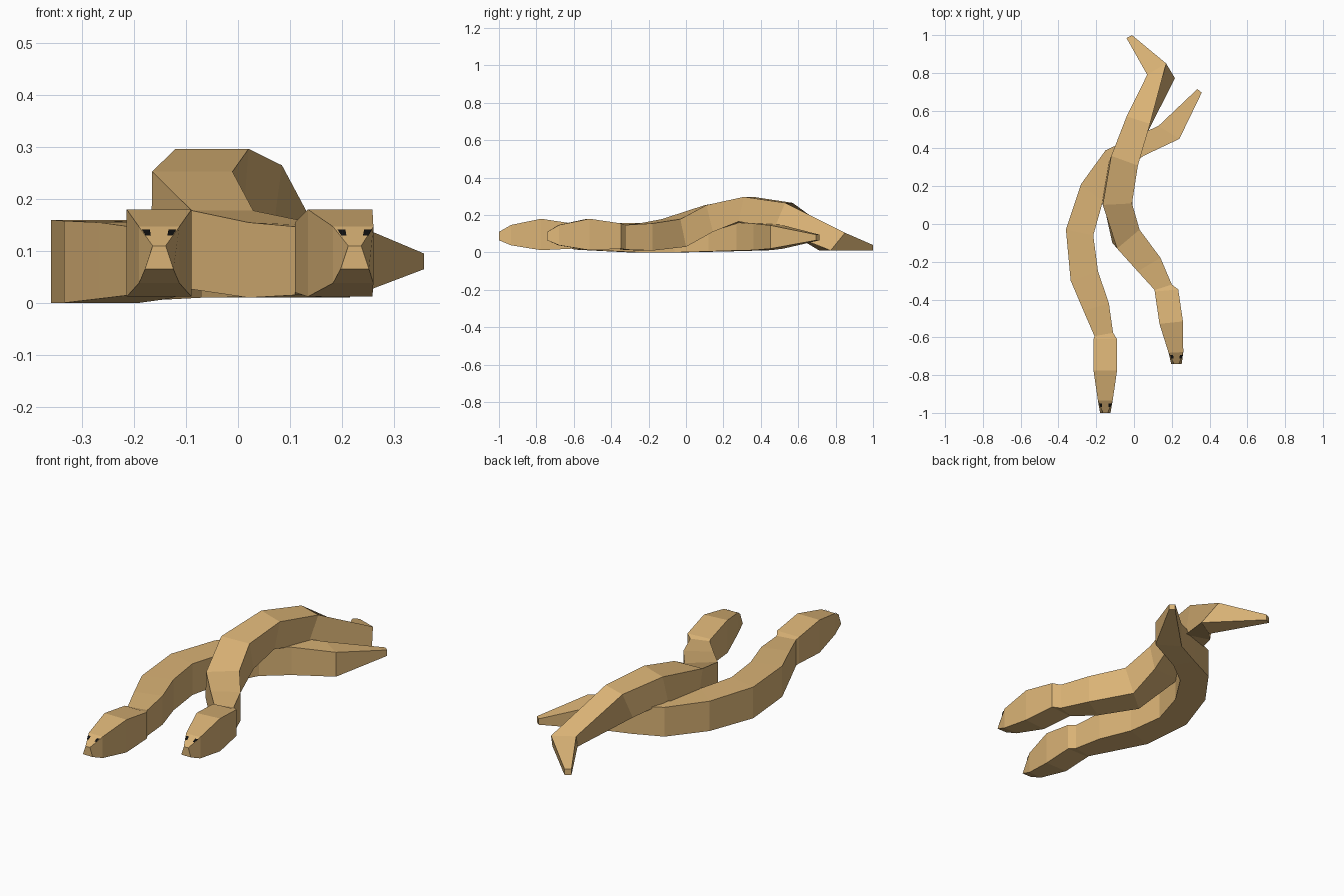
import bpy, bmesh
from math import radians, sin, cos
from mathutils import Vector

if "Cube" in bpy.data.objects:
    bpy.data.objects.remove(bpy.data.objects["Cube"])


def material(name, rgb):
    m = bpy.data.materials.new(name)
    m.diffuse_color = (*rgb, 1)
    m.use_nodes = True
    m.node_tree.nodes["Principled BSDF"].inputs["Base Color"].default_value = m.diffuse_color
    return m


tan = material("tan_scales", (0.70, 0.45, 0.18))
black = material("black_eye", (0.005, 0.005, 0.005))


def make_object(name, bm, mat):
    bmesh.ops.recalc_face_normals(bm, faces=bm.faces[:])
    me = bpy.data.meshes.new(name)
    bm.to_mesh(me)
    bm.free()
    me.materials.append(mat)
    ob = bpy.data.objects.new(name, me)
    bpy.context.collection.objects.link(ob)
    return ob


def ring(bm, x, y, yaw, width, z0, z1, lean=0, low_width=None):
    """Four-sided cross-section; lean pushes its lower edge toward the tail."""
    a = radians(yaw)
    right = Vector((cos(a), sin(a), 0))
    back = Vector((-sin(a), cos(a), 0))
    c = Vector((x, y, 0))
    up = Vector((0, 0, 1))
    low = (low_width or width) / 2
    lc = c + back * lean + up * z0
    tc = c + up * z1
    pts = (lc - right * low, lc + right * low,
           tc + right * width / 2, tc - right * width / 2)
    return [bm.verts.new(p) for p in pts]


def snake(name, sections):
    bm = bmesh.new()
    rings = [ring(bm, *s) for s in sections]
    for p, q in zip(rings, rings[1:]):
        for i in range(4):
            j = (i + 1) % 4
            bm.faces.new((p[i], p[j], q[j], q[i]))
    bm.faces.new(rings[0])
    bm.faces.new(rings[-1])
    make_object(name + "_body", bm, tan)

    # Flat black eyes lying on the sloping muzzle
    x, y = sections[0][:2]
    bm = bmesh.new()
    for s in (-1, 1):
        bm.faces.new([bm.verts.new((x + s * dx, y + dy, z)) for dx, dy, z in (
            (0.033, 0.049, 0.141), (0.018, 0.049, 0.141),
            (0.016, 0.031, 0.130), (0.026, 0.031, 0.130))])
    make_object(name + "_eyes", bm, black)


# Sections from muzzle to tail: x, y, yaw, width, bottom z, top z, lean, lower width
snake("left_snake", [
    (-.152, -1.0, 0, .025, .065, .11, 0, .055),
    (-.152, -.935, 0, .078, .038, .147),
    (-.152, -.775, 0, .125, .012, .18),
    (-.152, -.61, 0, .125, .02, .155),
    (-.16, -.585, 10, .10, .015, .147),
    (-.20, -.44, 16, .14, .008, .155),
    (-.263, -.275, 19, .153, 0, .158),
    (-.288, -.045, -12, .148, 0, .16),
    (-.223, .165, -38, .147, .005, .158),
    (-.11, .33, -56, .145, .01, .16),
    (.02, .408, -58, .112, .012, .155),
    (.185, .485, -32, .13, .02, .145),
    (.347, .705, -38, .03, .065, .095),
])

# This one climbs over the other snake
snake("right_snake", [
    (.225, -.742, 0, .025, .065, .11, 0, .055),
    (.222, -.68, 3, .078, .038, .147),
    (.197, -.522, 6, .125, .012, .18),
    (.172, -.352, 5, .125, .02, .155),
    (.155, -.335, 18, .095, .015, .147),
    (.08, -.215, 31, .14, .01, .155),
    (-.03, -.08, 40, .155, .03, .178, .04),
    (-.088, .105, 3, .155, .11, .253, .035),
    (-.05, .335, -20, .15, .165, .297, -.03),
    (.023, .55, -18, .13, .13, .265, -.06),
    (.12, .82, 31, .117, .01, .105, -.09),
    (-.025, .992, 27, .033, .01, .04),
])
